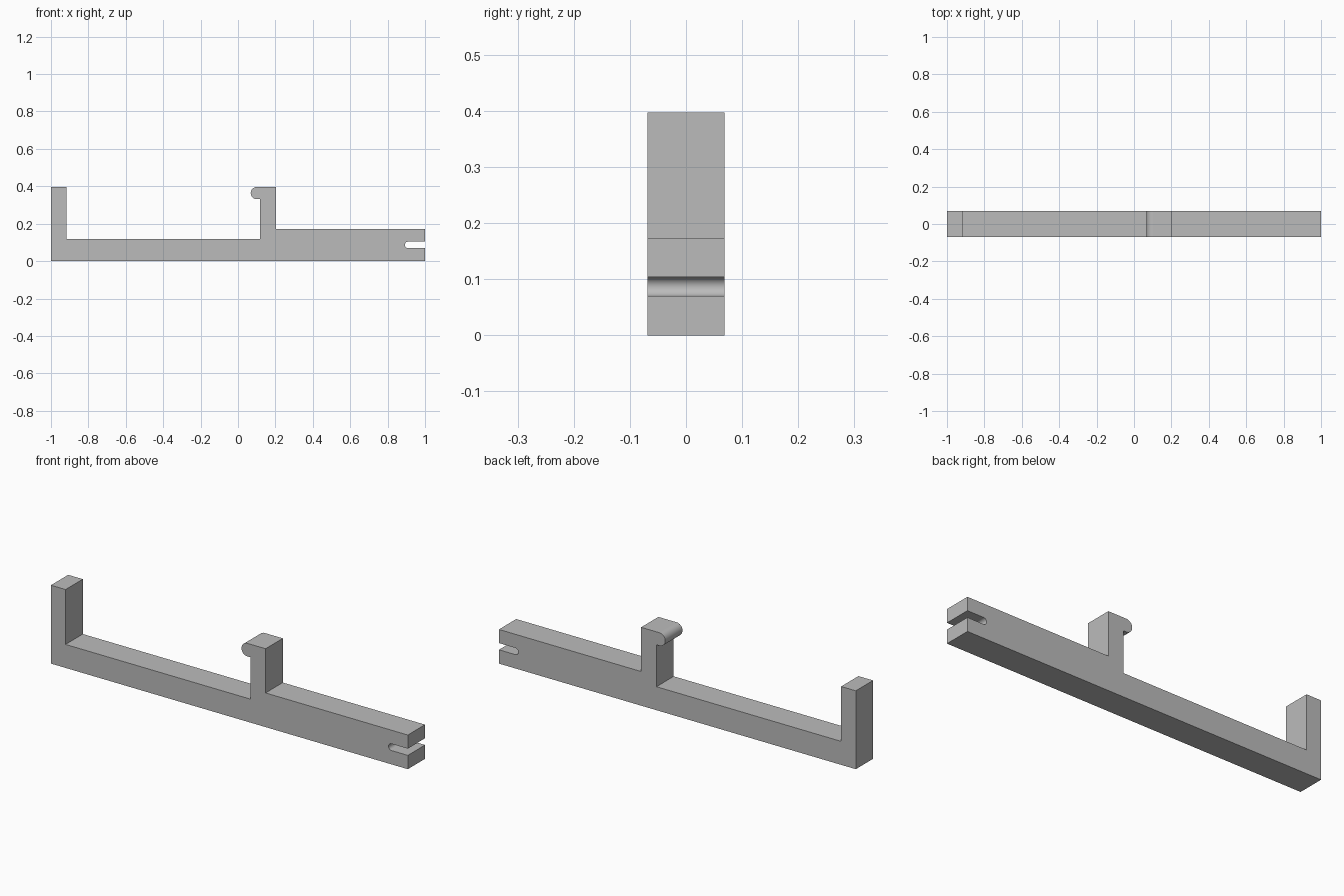
import bpy, bmesh
from math import cos, sin, radians
from mathutils import Vector

cube = bpy.data.objects.get("Cube")
if cube:
    bpy.data.objects.remove(cube, do_unlink=True)

HALF_DEPTH = 0.069
HEIGHT = 0.397
STEPS = 16


def arc(cx, cz, r, start, end):
    """Points along an arc in the xz plane, angles in degrees."""
    angles = [radians(start + (end - start) * i / STEPS) for i in range(STEPS + 1)]
    return [(cx + r * cos(a), cz + r * sin(a)) for a in angles]


# Single grey material
grey = bpy.data.materials.new("plain grey")
grey.use_nodes = True
colour = (0.5, 0.5, 0.5, 1)
grey.diffuse_color = colour
grey.node_tree.nodes["Principled BSDF"].inputs["Base Color"].default_value = colour

# Outline, anticlockwise from the lower left corner
outline = [(-1, 0), (1, 0), (1, 0.07)]
outline += arc(0.909, 0.087, 0.017, 270, 90)            # end slot
outline += [(1, 0.104), (1, 0.173), (0.203, 0.173), (0.203, HEIGHT)]
outline += arc(0.101, HEIGHT - 0.033, 0.033, 90, 270)   # rounded hook lip
outline += [(0.117, HEIGHT - 0.066), (0.117, 0.119)]
outline += [(-0.918, 0.119), (-0.918, HEIGHT), (-1, HEIGHT)]

# Extrude the outline through the depth
bm = bmesh.new()
face = bm.faces.new([bm.verts.new((x, -HALF_DEPTH, z)) for x, z in outline])
result = bmesh.ops.extrude_face_region(bm, geom=[face], use_keep_orig=True)
moved = [v for v in result["geom"] if isinstance(v, bmesh.types.BMVert)]
bmesh.ops.translate(bm, verts=moved, vec=Vector((0, 2 * HALF_DEPTH, 0)))
bmesh.ops.recalc_face_normals(bm, faces=bm.faces)

# Only the curved walls are smooth
for f in bm.faces:
    f.smooth = max(abs(c) for c in f.normal) < 0.999

mesh = bpy.data.meshes.new("hooked_bar")
bm.to_mesh(mesh)
bm.free()
mesh.materials.append(grey)
bar = bpy.data.objects.new("hooked_bar", mesh)
bpy.context.collection.objects.link(bar)
